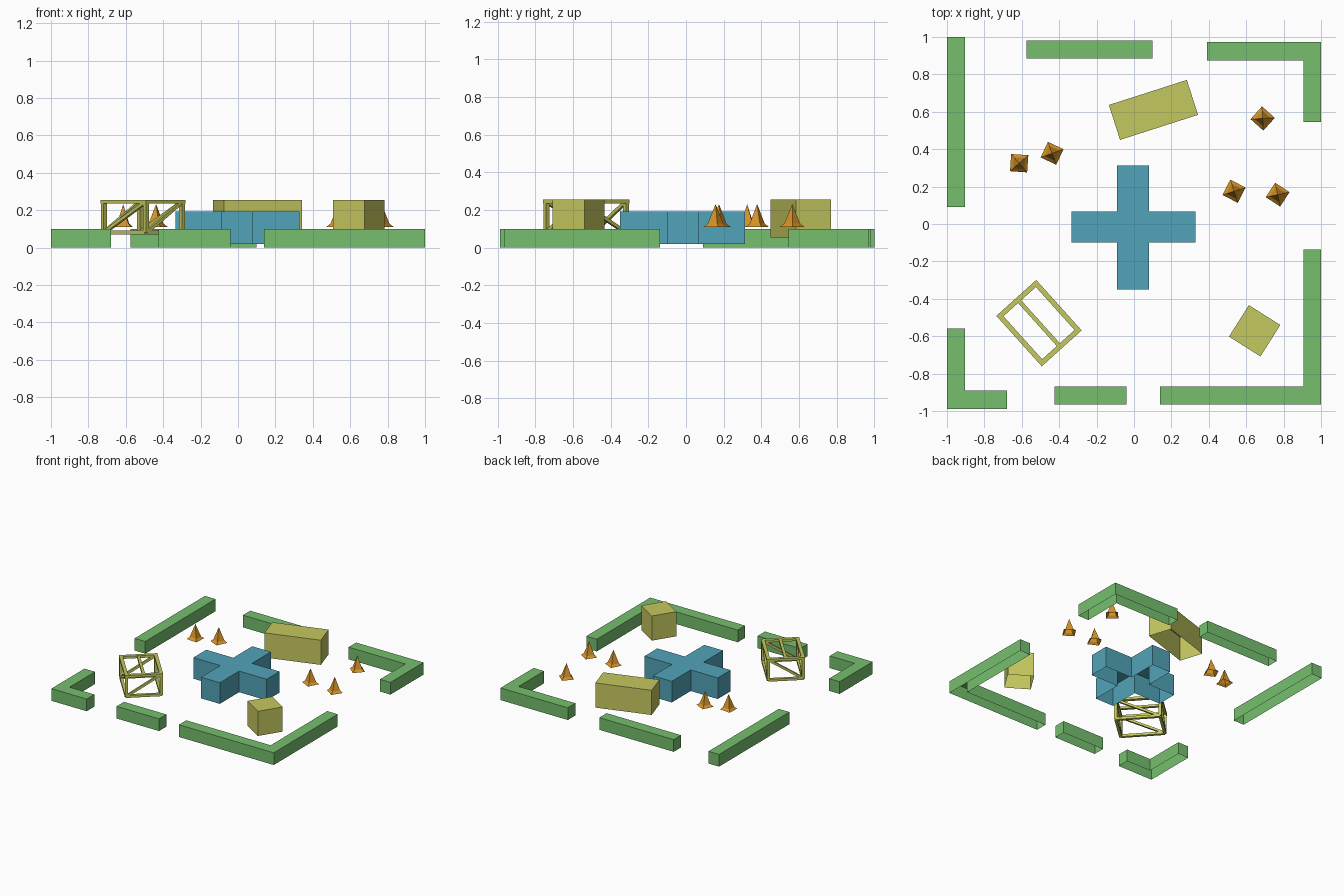
import bpy, bmesh, math
from mathutils import Vector, Matrix

if "Cube" in bpy.data.objects:
    bpy.data.objects.remove(bpy.data.objects["Cube"])


def material(name, rgb):
    m = bpy.data.materials.new(name)
    m.diffuse_color = (*rgb, 1)
    m.use_nodes = True
    m.node_tree.nodes["Principled BSDF"].inputs["Base Color"].default_value = m.diffuse_color
    return m


GREEN = material("hedge green", (0.18, 0.52, 0.155))
BLUE = material("pool blue", (0.083, 0.37, 0.48))
YELLOW = material("olive yellow", (0.56, 0.58, 0.115))
ORANGE = material("cone orange", (0.68, 0.30, 0.02))


def finish(name, bm, mat):
    me = bpy.data.meshes.new(name)
    bm.to_mesh(me)
    bm.free()
    me.materials.append(mat)
    ob = bpy.data.objects.new(name, me)
    bpy.context.collection.objects.link(ob)
    return ob


def skin(bm, rings):
    """Side quads between closed rings (bottom to top)."""
    for lo, hi in zip(rings, rings[1:]):
        n = len(lo)
        for i in range(n):
            j = (i + 1) % n
            bm.faces.new((lo[i], lo[j], hi[j], hi[i]))


def block(name, outline, z0, z1, mat):
    """Counter-clockwise outline raised from z0 to z1, open underneath."""
    bm = bmesh.new()
    rings = [[bm.verts.new((x, y, z)) for x, y in outline] for z in (z0, z1)]
    skin(bm, rings)
    bm.faces.new(rings[1])
    return finish(name, bm, mat)


def rect(x0, y0, x1, y1):
    return [(x0, y0), (x1, y0), (x1, y1), (x0, y1)]


def turned(cx, cy, w, d, deg):
    r = Matrix.Rotation(math.radians(deg), 2)
    return [tuple(r @ Vector(p) + Vector((cx, cy)))
            for p in rect(-w / 2, -d / 2, w / 2, d / 2)]


# Low boundary walls
T = 0.1
walls = {
    "left_wall": rect(-1, 0.09, -0.904, 1),
    "back_wall": rect(-0.575, 0.885, 0.10, 0.98),
    "front_wall": rect(-0.425, -0.965, -0.04, -0.87),
    "back_right_corner_wall": [(0.39, 0.875), (0.905, 0.875), (0.905, 0.545),
                               (1, 0.545), (1, 0.973), (0.39, 0.973)],
    "front_right_corner_wall": [(0.14, -0.965), (1, -0.965), (1, -0.137),
                                (0.905, -0.137), (0.905, -0.87), (0.14, -0.87)],
    "front_left_corner_wall": [(-1, -0.988), (-0.68, -0.988), (-0.68, -0.89),
                               (-0.904, -0.89), (-0.904, -0.56), (-1, -0.56)],
}
for name, outline in walls.items():
    block(name, outline, 0, T, GREEN)

# Central cross
xa, xb, ya, yb = -0.09, 0.08, -0.10, 0.067
block("central_cross",
      [(xa, -0.35), (xb, -0.35), (xb, ya), (0.33, ya), (0.33, yb), (xb, yb),
       (xb, 0.313), (xa, 0.313), (xa, yb), (-0.335, yb), (-0.335, ya), (xa, ya)],
      0.02, 0.193, BLUE)

# Crates
block("long_crate", turned(0.104, 0.61, 0.438, 0.196, 17.8), 0.053, 0.255, YELLOW)
block("square_crate", turned(0.645, -0.571, 0.199, 0.199, -32.3), 0.053, 0.255, YELLOW)


# Open truss frame
def bar(bm, a, b, w, h):
    """Box beam from a to b, width w across and height h."""
    a, b = Vector(a), Vector(b)
    d = (b - a).normalized()
    side = Vector((1, 0, 0)) if abs(d.z) > 0.99 else d.cross(Vector((0, 0, 1))).normalized()
    up = side.cross(d)
    rings = [[bm.verts.new(p + side * (s * w / 2) + up * (u * h / 2))
              for s, u in ((-1, -1), (1, -1), (1, 1), (-1, 1))] for p in (a, b)]
    skin(bm, rings)
    bm.faces.new(rings[0][::-1])
    bm.faces.new(rings[1])


bm = bmesh.new()
L, W, LO, HI, B = 0.168, 0.13, 0.08, 0.245, 0.022
back, right, front, left = (-L, W), (L, W), (L, -W), (-L, -W)
corners = [back, right, front, left]
for i, p in enumerate(corners):
    q = corners[(i + 1) % 4]
    bar(bm, (*p, LO), (*p, HI), B, B)                       # post
    e = (Vector(q) - Vector(p)).normalized() * 0.0135
    bar(bm, (*(Vector(p) - e), HI), (*(Vector(q) + e), HI), 0.027, 0.02)
    bar(bm, (*p, LO), (*q, LO), B, 0.02)
for lo, hi in ((left, front), (front, right), (back, right), (left, back)):
    bar(bm, (*lo, LO), (*hi, HI), 0.018, 0.018)             # diagonal braces
bar(bm, (-L, 0, HI), (L, 0, HI), B, 0.018)                  # middle top rail
bmesh.ops.recalc_face_normals(bm, faces=bm.faces)
frame = finish("truss_frame", bm, YELLOW)
frame.location = (-0.508, -0.53, 0)
frame.rotation_euler.z = math.radians(-48)

# Four-sided cones with a flared foot
cones = [(-0.614, 0.325, -4), (-0.438, 0.378, -25), (0.688, 0.564, -42),
         (0.535, 0.175, -27), (0.768, 0.157, -33)]
for k, (x, y, deg) in enumerate(cones):
    bm = bmesh.new()
    rings = [[bm.verts.new((px, py, z)) for px, py in turned(x, y, s, s, deg)]
             for s, z in ((0.092, 0.111), (0.06, 0.128))]
    skin(bm, rings)
    tip = bm.verts.new((x, y, 0.232))
    for i in range(4):
        bm.faces.new((rings[1][i], rings[1][(i + 1) % 4], tip))
    finish(f"cone_{k + 1}", bm, ORANGE)
